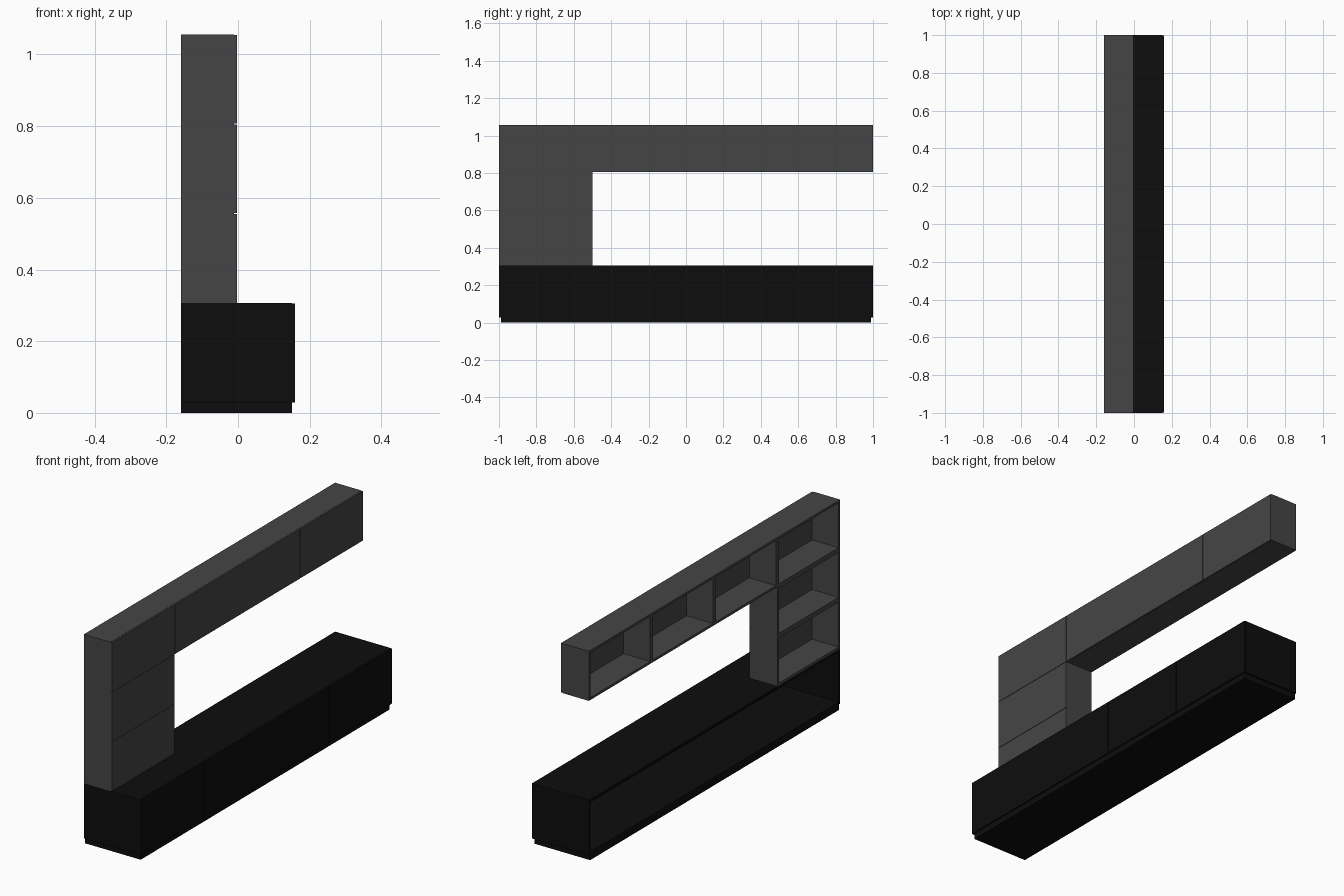
import bpy
import bmesh
from mathutils import Matrix, Vector

cube = bpy.data.objects.get("Cube")
if cube:
    bpy.data.objects.remove(cube, do_unlink=True)


def material(name, value):
    mat = bpy.data.materials.new(name)
    mat.use_nodes = True
    colour = (value, value, value, 1)
    mat.diffuse_color = colour
    mat.node_tree.nodes["Principled BSDF"].inputs["Base Color"].default_value = colour
    return mat


grey = material("dark grey", 0.06)
black = material("black", 0.004)


def make_boxes(name, boxes, mat):
    """One object from a list of (low corner, high corner) boxes."""
    bm = bmesh.new()
    for low, high in boxes:
        low, high = Vector(low), Vector(high)
        place = Matrix.Translation((low + high) / 2) @ Matrix.Diagonal((high - low).to_4d())
        bmesh.ops.create_cube(bm, size=1, matrix=place)
    mesh = bpy.data.meshes.new(name)
    bm.to_mesh(mesh)
    bm.free()
    mesh.materials.append(mat)
    obj = bpy.data.objects.new(name, mesh)
    bpy.context.collection.objects.link(obj)


def carcass(name, x, y, z, t, mat):
    """Open box without front or back: floor, top and two sides."""
    (x0, x1), (y0, y1), (z0, z1) = x, y, z
    make_boxes(name, [
        ((x0, y0, z0), (x1, y1, z0 + t)),
        ((x0, y0, z1 - t), (x1, y1, z1)),
        ((x0, y0, z0 + t), (x1, y0 + t, z1 - t)),
        ((x0, y1 - t, z0 + t), (x1, y1, z1 - t)),
    ], mat)


def panel(name, x, y, z, gap, mat):
    """Closing panel with a fine gap around its edge."""
    make_boxes(name, [((x[0], y[0] + gap, z[0] + gap),
                       (x[1], y[1] - gap, z[1] - gap))], mat)


LEFT, RIGHT = -0.159, 0.159
BASE_TOP = 0.306
CELL_W, CELL_H = 0.5, 0.25
WALL = 0.012

# Low cabinet: plinth, open carcass and four fronts
make_boxes("plinth", [((LEFT, -0.99, 0), (0.151, 0.99, 0.028))], black)
carcass("base_carcass", (LEFT, 0.151), (-1, 1), (0.028, BASE_TOP), WALL, black)
for i in range(4):
    y = -1 + i * CELL_W
    panel(f"base_front_{i + 1}", (0.151, RIGHT), (y, y + CELL_W),
          (0.028, BASE_TOP), 0.001, black)

# Shelf cells: a tower of three, then a row along the top
cells = [(0, 0), (0, 1)] + [(i, 2) for i in range(4)]
for column, row in cells:
    y = -1 + column * CELL_W
    z = BASE_TOP + row * CELL_H
    span_y, span_z = (y, y + CELL_W), (z, z + CELL_H)
    label = f"{column + 1}_{row + 1}"
    carcass(f"shelf_cell_{label}", (LEFT, -0.011), span_y, span_z, WALL, grey)
    panel(f"shelf_panel_{label}", (-0.011, -0.003), span_y, span_z, 0.001, grey)
